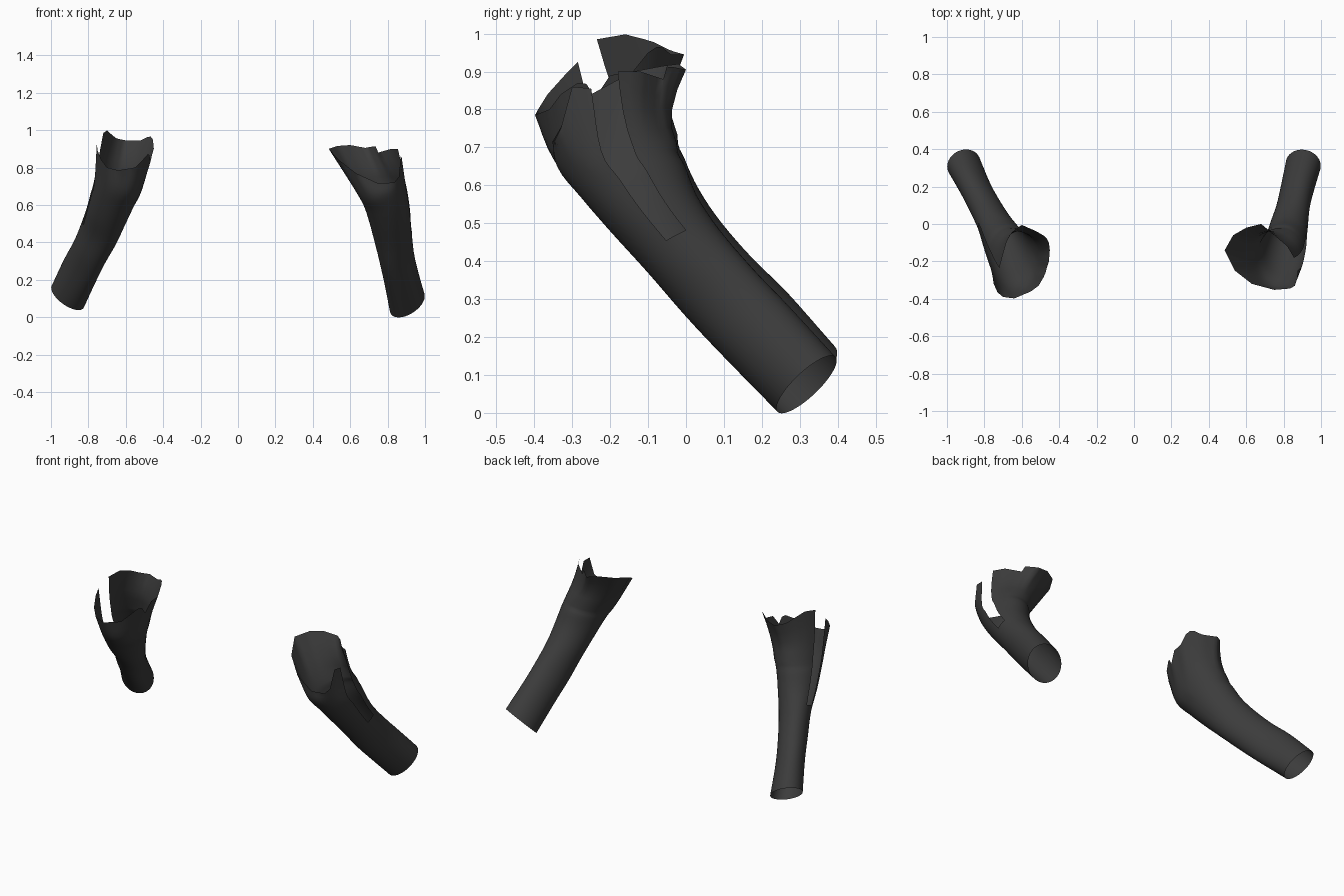
import bpy, bmesh, math
from mathutils import Vector

N, SUB = 48, 4          # columns around, rows per section

mat = bpy.data.materials.new("dark_cloth")
mat.diffuse_color = (0.045, 0.045, 0.045, 1)


def rim_point(rim, deg):
    """Linear, periodic interpolation of the torn upper rim."""
    pts = rim + [(rim[0][0] + 360,) + rim[0][1:]]
    d = (deg - rim[0][0]) % 360 + rim[0][0]
    for a, b in zip(pts, pts[1:]):
        if a[0] <= d <= b[0]:
            t = (d - a[0]) / (b[0] - a[0])
            return Vector(a[1:]).lerp(Vector(b[1:]), t)


def spline(p, k, t):
    """Catmull-Rom point on span k of a column."""
    b, c = p[k], p[k + 1]
    a = p[k - 1] if k > 0 else 2 * b - c
    d = p[k + 2] if k + 2 < len(p) else 2 * c - b
    return 0.5 * (2 * b + (c - a) * t + (2 * a - 5 * b + 4 * c - d) * t * t
                  + (3 * b - a - 3 * c + d) * t ** 3)


def sleeve(name, side, rings, rim):
    bm = bmesh.new()
    cols = []
    for i in range(N):
        th = 2 * math.pi * i / N
        p = [Vector(c) + Vector(u) * math.cos(th) + Vector(v) * math.sin(th)
             for c, u, v in rings]
        p.append(rim_point(rim, math.degrees(th)))
        line = [spline(p, k, j / SUB) for k in range(len(p) - 1) for j in range(SUB)]
        line.append(p[-1])
        for j in range(1, SUB):                # hollow the back below the rim
            line[j - SUB - 1].y -= .022 * max(0, math.sin(th)) * math.sin(math.pi * j / SUB)
        cols.append([bm.verts.new((side * q.x, q.y, q.z)) for q in line])
    rows = len(cols[0]) - 1
    slot_row = 3 * SUB + 1
    for i in range(N):
        a, b = cols[i], cols[(i + 1) % N]
        in_slot = i in (N - 2, N - 1, 0, 1)
        for j in range(rows):
            if in_slot and j >= slot_row:      # open slit down the outer side
                continue
            f = [a[j], b[j], b[j + 1], a[j + 1]]
            bm.faces.new(f if side > 0 else f[::-1])
    bmesh.ops.delete(bm, geom=[v for v in bm.verts if not v.link_faces], context='VERTS')
    me = bpy.data.meshes.new(name)
    bm.to_mesh(me)
    bm.free()
    for f in me.polygons:
        f.use_smooth = True
    me.materials.append(mat)
    ob = bpy.data.objects.new(name, me)
    bpy.context.collection.objects.link(ob)


# sections: centre, outward half axis, backward half axis
sleeve("right_sleeve", 1, [
    ((.905, .318, .075), (.093, -.015, .03), (.01, .078, .07)),
    ((.872, .185, .215), (.088, -.01, .025), (.01, .085, .067)),
    ((.850, .090, .315), (.09, 0, .02), (.01, .09, .06)),
    ((.830, -.005, .425), (.10, 0, .018), (0, .095, .055)),
    ((.814, -.085, .525), (.111, 0, .018), (0, .115, .045)),
    ((.795, -.140, .610), (.12, 0, .018), (0, .138, .04)),
    ((.770, -.182, .680), (.133, 0, .018), (0, .158, .03)),
], [
    (-30, .870, -.30, .86), (-15, .875, -.25, .855), (15, .855, -.18, .90),
    (30, .82, -.12, .90), (60, .75, -.06, .88), (68, .735, -.05, .915),
    (90, .68, 0, .905), (120, .60, -.02, .92), (150, .53, -.06, .915),
    (180, .485, -.14, .90), (210, .54, -.25, .84), (240, .63, -.32, .77),
    (270, .75, -.352, .715), (300, .835, -.345, .72), (315, .86, -.33, .75),
])

sleeve("left_sleeve", -1, [
    ((.910, .318, .110), (.088, -.02, .04), (.01, .078, .06)),
    ((.847, .190, .245), (.083, -.01, .045), (.015, .085, .06)),
    ((.795, .090, .345), (.084, -.01, .04), (.015, .09, .055)),
    ((.745, 0, .445), (.095, 0, .04), (.01, .095, .05)),
    ((.706, -.080, .540), (.106, 0, .035), (0, .115, .045)),
    ((.674, -.140, .625), (.117, 0, .03), (0, .138, .04)),
    ((.643, -.188, .705), (.129, 0, .025), (0, .165, .03)),
], [
    (-30, .75, -.32, .89), (-15, .755, -.285, .925), (15, .72, -.235, .985),
    (30, .70, -.16, .998), (50, .68, -.09, .98), (70, .65, -.04, .955),
    (90, .60, -.005, .945), (120, .52, -.04, .945), (140, .47, -.07, .97),
    (150, .455, -.10, .95), (165, .45, -.14, .90), (180, .455, -.20, .89),
    (195, .468, -.24, .83), (205, .475, -.27, .88), (225, .51, -.33, .84),
    (240, .55, -.36, .80), (270, .64, -.398, .785), (300, .70, -.39, .80),
    (315, .73, -.365, .84),
])
